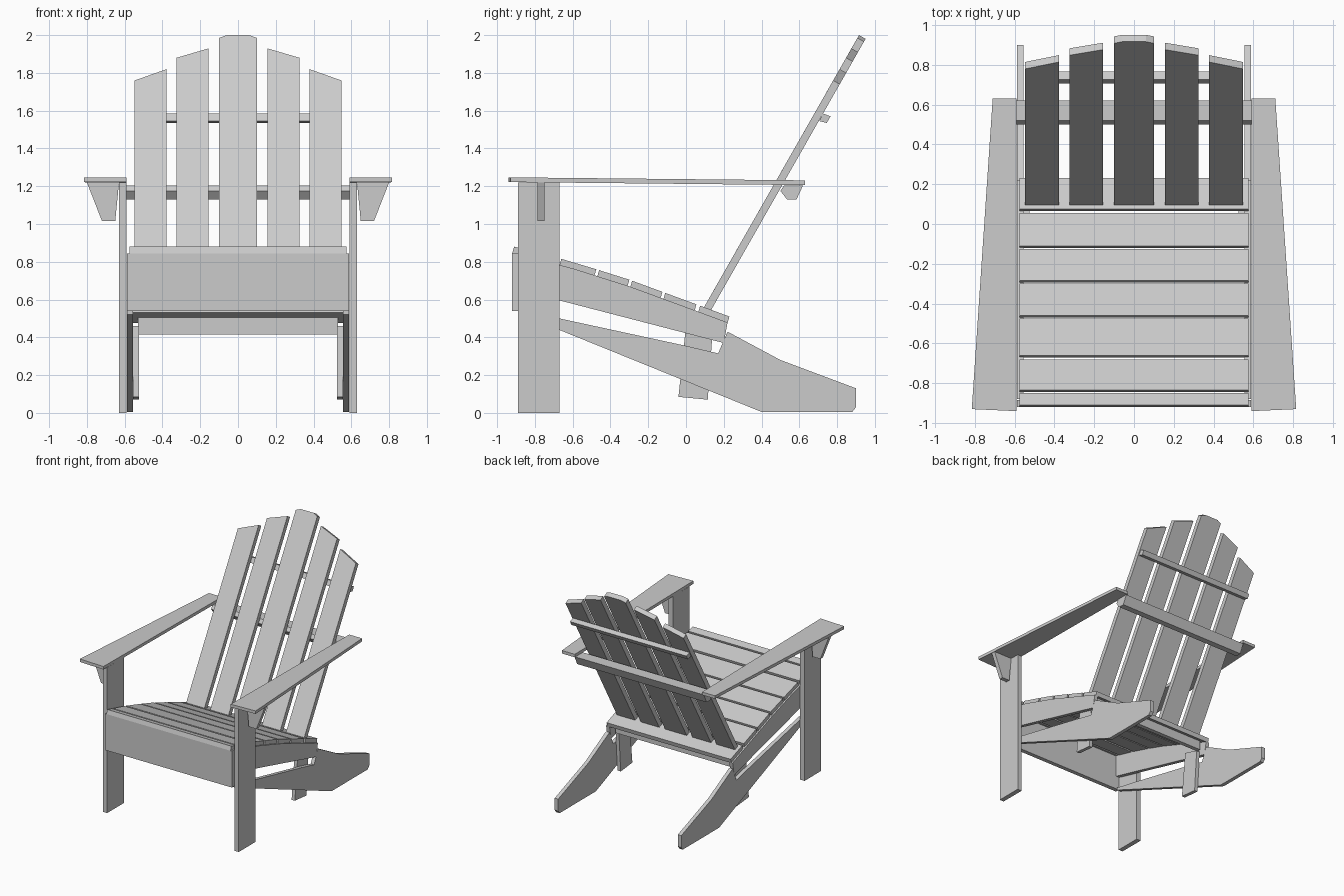
import bpy, bmesh
from mathutils import Vector

if "Cube" in bpy.data.objects:
    bpy.data.objects.remove(bpy.data.objects["Cube"])


def prism(name, profile, extrude, place):
    """Extrude a 2D profile between two depths; place(a, b, d) maps to 3D."""
    bm = bmesh.new()
    rings = [[bm.verts.new(place(a, b, d)) for a, b in profile] for d in extrude]
    n = len(profile)
    bm.faces.new(rings[0])
    bm.faces.new(rings[1][::-1])
    for i in range(n):
        j = (i + 1) % n
        bm.faces.new((rings[0][j], rings[0][i], rings[1][i], rings[1][j]))
    bmesh.ops.recalc_face_normals(bm, faces=bm.faces)
    mesh = bpy.data.meshes.new(name)
    bm.to_mesh(mesh)
    bm.free()
    obj = bpy.data.objects.new(name, mesh)
    bpy.context.collection.objects.link(obj)
    return obj


def side_board(name, profile, x0, x1):
    """Board cut from a y-z profile."""
    return prism(name, profile, (x0, x1), lambda a, b, d: (d, a, b))


def mirrored(obj):
    obj.modifiers.new("mirror", 'MIRROR').use_axis[0] = True
    return obj


def rect(y0, y1, z0, z1):
    return [(y0, z0), (y1, z0), (y1, z1), (y0, z1)]


# Front legs
mirrored(side_board("front_leg", rect(-0.89, -0.67, 0, 1.22), 0.59, 0.63))

# Armrests: tapered planks, sloping slightly to the rear
mirrored(prism("armrest", [(0.59, -0.94), (0.815, -0.93), (0.71, 0.63), (0.59, 0.63)],
               (0, 0.025), lambda a, b, d: (a, b, 1.222 - 0.016 * (b + 0.94) / 1.57 + d)))

# Brackets under the arms
mirrored(prism("arm_bracket", [(0.63, 1.22), (0.80, 1.22), (0.72, 1.015), (0.65, 1.015)],
               (-0.785, -0.75), lambda a, b, d: (a, d, b)))

# Sloping rear legs
mirrored(side_board("rear_leg", [
    (-0.87, 0.54), (-0.67, 0.50), (0.0, 0.355), (0.17, 0.315), (0.22, 0.43), (0.5, 0.28),
    (0.9, 0.13), (0.9, 0.03), (0.88, 0.005), (0.40, 0.005), (-0.87, 0.52)], 0.555, 0.587))

# Short middle legs
mirrored(side_board("middle_leg", [(-0.04, 0.085), (0.115, 0.07), (0.14, 0.42), (0.0, 0.46)],
                    0.525, 0.555))

# Seat line, shared by the side rails and slats
SEAT = [(-0.91, 0.88), (-0.6, 0.80), (-0.3, 0.705), (0.0, 0.595), (0.23, 0.51)]


def seat_z(y):
    for (y0, z0), (y1, z1) in zip(SEAT, SEAT[1:]):
        if y <= y1:
            return z0 + (z1 - z0) * (y - y0) / (y1 - y0)
    return SEAT[-1][1]


# Seat side rails
rail = [(y, seat_z(y) - 0.035) for y in (-0.88, -0.6, -0.3, 0.0, 0.22)]
mirrored(side_board("seat_rail", rail + [(0.2, 0.37), (-0.88, 0.65)], 0.555, 0.587))

# Seat slats
for y0, y1 in [(-0.91, -0.85), (-0.835, -0.68), (-0.66, -0.475), (-0.46, -0.30),
               (-0.285, -0.125), (-0.11, 0.055), (0.075, 0.23)]:
    za, zb = seat_z(y0), seat_z(y1)
    side_board("seat_slat", [(y0, za), (y1, zb), (y1 - 0.01, zb - 0.035), (y0 - 0.01, za - 0.035)],
               -0.575, 0.575)

# Front apron and rear crossbar under the seat
side_board("front_apron", rect(-0.92, -0.885, 0.54, 0.845), -0.587, 0.587)
side_board("seat_crossbar", rect(0.14, 0.175, 0.415, 0.51), -0.53, 0.53)

# Reclined back slats with angled tops
base, up = Vector((0, 0.09, 0.55)), Vector((0, 0.495, 0.869))
back = Vector((0, 0.869, -0.495))


def on_back(a, b, d):
    return base + Vector((a, 0, 0)) + up * ((b - 0.55) / 0.869) + back * d


prism("back_slat_centre", [(-0.10, 0.55), (0.10, 0.55), (0.10, 1.985), (0.06, 2.0),
                           (-0.06, 2.0), (-0.10, 1.985)], (0, 0.04), on_back)
for x0, x1, z_in, z_out in [(0.155, 0.325, 1.93, 1.88), (0.378, 0.547, 1.82, 1.76)]:
    mirrored(prism("back_slat", [(x0, 0.55), (x1, 0.55), (x1, z_out), (x0, z_in)],
                   (0, 0.04), on_back))

# Crossbars behind the back
side_board("back_crossbar_upper", [(0.705, 1.545), (0.745, 1.535), (0.765, 1.57), (0.725, 1.585)],
           -0.54, 0.54)
side_board("back_crossbar_lower", [(0.50, 1.175), (0.535, 1.13), (0.585, 1.13), (0.62, 1.205),
                                   (0.52, 1.205)], -0.60, 0.60)
